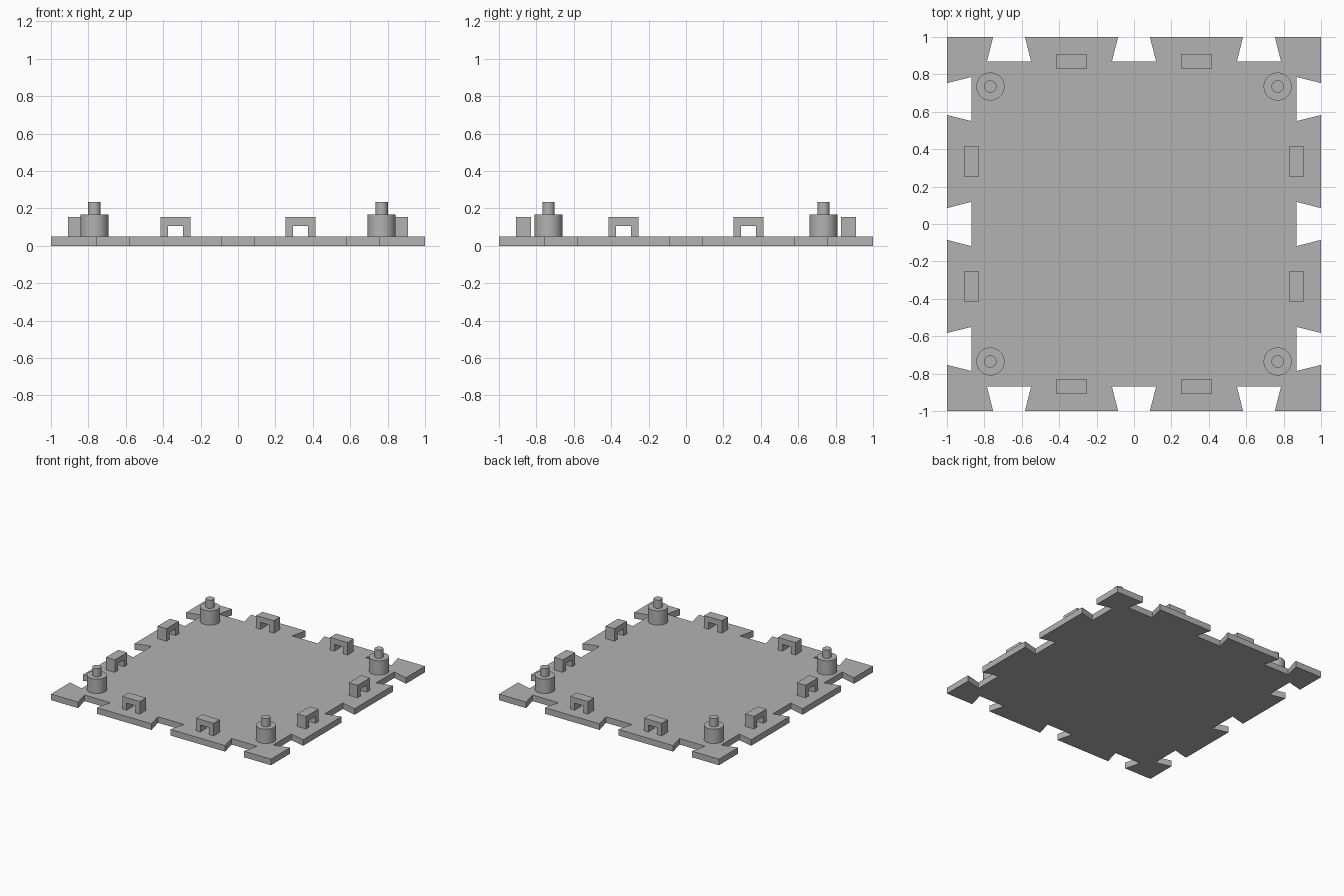
import bpy, bmesh, math
from mathutils import Matrix, Vector

cube = bpy.data.objects.get("Cube")
if cube:
    bpy.data.objects.remove(cube, do_unlink=True)

grey = bpy.data.materials.new("plain_grey")
grey.use_nodes = True
GREY = (0.45, 0.45, 0.45, 1)
grey.diffuse_color = GREY
grey.node_tree.nodes["Principled BSDF"].inputs["Base Color"].default_value = GREY

PLATE = 0.05   # plate thickness
SINK = 0.005   # overlap of fittings into the plate


def extrude(name, points, vector):
    """Closed planar outline swept along a vector into a solid."""
    bm = bmesh.new()
    face = bm.faces.new([bm.verts.new(p) for p in points])
    swept = bmesh.ops.extrude_face_region(bm, geom=[face])
    verts = [v for v in swept["geom"] if isinstance(v, bmesh.types.BMVert)]
    bmesh.ops.translate(bm, verts=verts, vec=vector)
    bmesh.ops.recalc_face_normals(bm, faces=bm.faces)
    mesh = bpy.data.meshes.new(name)
    bm.to_mesh(mesh)
    bm.free()
    mesh.materials.append(grey)
    obj = bpy.data.objects.new(name, mesh)
    bpy.context.collection.objects.link(obj)
    return obj


def cylinder(name, x, y, radius, bottom, top):
    bpy.ops.mesh.primitive_cylinder_add(
        vertices=48, radius=radius, depth=top - bottom,
        location=(x, y, (bottom + top) / 2))
    obj = bpy.context.object
    obj.name = name
    obj.data.materials.append(grey)
    bpy.ops.object.shade_smooth_by_angle(angle=math.radians(40))


# Base plate: one edge with three dovetail notches, repeated on four sides
edge = [(-1, -1)]
for c in (-0.668, 0, 0.668):
    edge += [(c - 0.085, -1), (c - 0.118, -0.87), (c + 0.118, -0.87), (c + 0.085, -1)]
outline = []
for side in range(4):
    turn = Matrix.Rotation(side * math.pi / 2, 3, "Z")
    outline += [turn @ Vector((x, y, 0)) for x, y in edge]
extrude("base_plate", outline, (0, 0, PLATE))

# Bridge-shaped clips, two along each side
low = PLATE - SINK
arch = [(-0.08, low), (-0.04, low), (-0.04, 0.107), (0.04, 0.107),
        (0.04, low), (0.08, low), (0.08, 0.153), (-0.08, 0.153)]
for side, label in enumerate(("front", "left", "back", "right")):
    for i, offset in enumerate((-0.335, 0.335)):
        clip = extrude(f"{label}_clip_{i + 1}",
                       [(x + offset, -0.909, z) for x, z in arch], (0, 0.08, 0))
        clip.rotation_euler.z = side * math.pi / 2

# Stepped corner posts
for sx, across in ((-1, "right"), (1, "left")):
    for sy, along in ((-1, "front"), (1, "back")):
        x, y = sx * 0.768, sy * 0.735
        cylinder(f"{along}_{across}_post", x, y, 0.075, low, 0.168)
        cylinder(f"{along}_{across}_peg", x, y, 0.033, 0.168 - SINK, 0.235)
